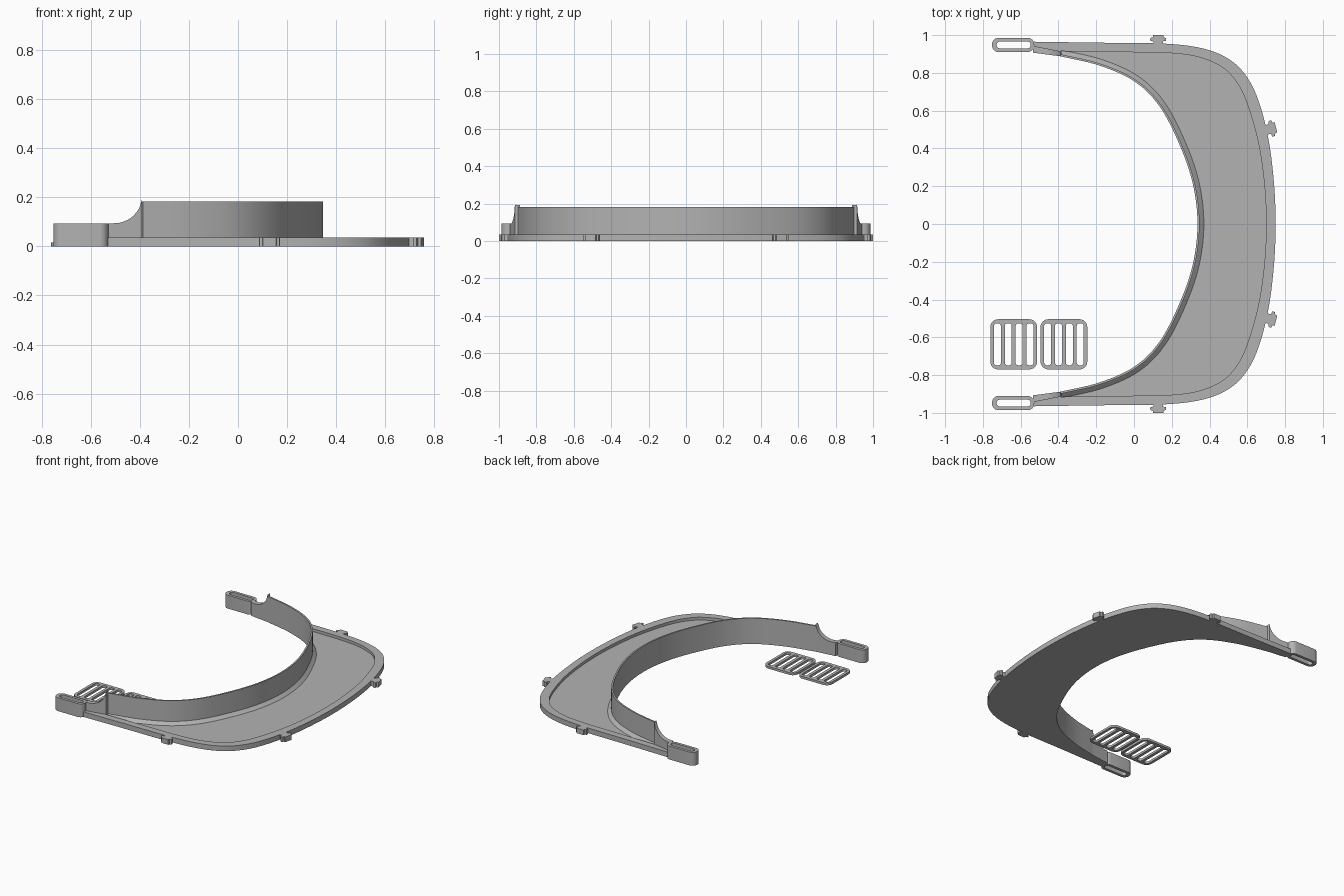
import bpy, bmesh, math
from mathutils import Vector

if "Cube" in bpy.data.objects:
    bpy.data.objects.remove(bpy.data.objects["Cube"])

grey = bpy.data.materials.new("plain grey")
grey.diffuse_color = (0.45, 0.45, 0.45, 1)
grey.use_nodes = True
grey.node_tree.nodes["Principled BSDF"].inputs["Base Color"].default_value = grey.diffuse_color


def finish(name, bm):
    bmesh.ops.remove_doubles(bm, verts=bm.verts, dist=1e-5)
    bmesh.ops.recalc_face_normals(bm, faces=bm.faces)
    me = bpy.data.meshes.new(name)
    bm.to_mesh(me)
    bm.free()
    me.materials.append(grey)
    ob = bpy.data.objects.new(name, me)
    bpy.context.collection.objects.link(ob)
    bpy.ops.object.select_all(action='DESELECT')
    ob.select_set(True)
    bpy.context.view_layer.objects.active = ob
    bpy.ops.object.shade_smooth_by_angle(angle=math.radians(30))
    return ob


def prism(name, loops, height):
    """Flat outline (first loop) with holes (other loops), raised from z = 0."""
    bm = bmesh.new()
    edges = []
    for loop in loops:
        vs = [bm.verts.new((p[0], p[1], 0)) for p in loop]
        edges += [bm.edges.new((vs[i - 1], vs[i])) for i in range(len(vs))]
    bmesh.ops.triangle_fill(bm, edges=edges, use_beauty=True)
    ext = bmesh.ops.extrude_face_region(bm, geom=bm.faces[:])
    for v in ext["geom"]:
        if isinstance(v, bmesh.types.BMVert):
            v.co.z = height
    return finish(name, bm)


def loft(name, sections):
    """Closed solid through a row of equal cross-sections."""
    bm = bmesh.new()
    rows = [[bm.verts.new(p) for p in s] for s in sections]
    n = len(rows[0])
    for a, b in zip(rows, rows[1:]):
        for i in range(n):
            bm.faces.new((a[i - 1], a[i], b[i], b[i - 1]))
    bm.faces.new(rows[0])
    bm.faces.new(rows[-1])
    return finish(name, bm)


def spline(pts, steps=7):
    """Smooth path through the points."""
    p = [Vector(q) for q in pts]
    p = [2 * p[0] - p[1]] + p + [2 * p[-1] - p[-2]]
    out = []
    for a, b, c, d in zip(p, p[1:], p[2:], p[3:]):
        for k in range(steps):
            t = k / steps
            out.append(0.5 * (2 * b + (c - a) * t + (2 * a - 5 * b + 4 * c - d) * t * t
                              + (3 * b - a - 3 * c + d) * t ** 3))
    return out + [p[-2]]


def both_sides(half):
    """Spline through a +y half ending on y = 0, plus its mirror image."""
    return spline(half + [(x, -y) for x, y in half[-2::-1]])


def rounded(cx, cy, w, h, r, n=6):
    pts = []
    for k, (sx, sy) in enumerate([(1, 1), (-1, 1), (-1, -1), (1, -1)]):
        for i in range(n + 1):
            a = math.pi / 2 * (k + i / n)
            pts.append((cx + sx * (w / 2 - r) + r * math.cos(a),
                        cy + sy * (h / 2 - r) + r * math.sin(a)))
    return pts


# Guide curves: head side, outer edge, inside edge of the raised rim
head = both_sides([(-0.39, 0.888), (-0.18, 0.838), (0.005, 0.753), (0.137, 0.62),
                   (0.243, 0.415), (0.312, 0.21), (0.336, 0)])
outer = both_sides([(-0.53, 0.965), (-0.2, 0.96), (0.16, 0.955), (0.37, 0.928), (0.51, 0.868),
                    (0.6, 0.775), (0.66, 0.65), (0.71, 0.46), (0.74, 0.23), (0.75, 0)])
lip = both_sides([(-0.39, 0.915), (-0.1, 0.91), (0.17, 0.906), (0.34, 0.884), (0.47, 0.828),
                  (0.55, 0.74), (0.605, 0.62), (0.66, 0.42), (0.69, 0.21), (0.7, 0)])

# Raised rim with arm plates, and the recessed floor
prism("rim", [outer + [(-0.53, -0.905)] + lip[::-1] + [(-0.53, 0.905)]], 0.036)
prism("floor", [lip + head[::-1]], 0.016)

# Headband with a sloped foot
profile = [(0, 0), (0, 0.182), (0.011, 0.182), (0.011, 0.036), (0.034, 0.016), (0.034, 0)]
sections = []
for i, p in enumerate(head):
    t = (head[min(i + 1, len(head) - 1)] - head[max(i - 1, 0)]).normalized()
    nrm = Vector((-t.y, t.x))
    sections.append([(*(p + nrm * d), z) for d, z in profile])
loft("headband", sections)

for s, side in ((1, "back"), (-1, "front")):
    # Arm sweeping down from the headband to the strap loop
    arm = []
    for k in range(13):
        u = k / 12
        x = -0.535 + 0.145 * u
        top = 0.094 + 0.115 - math.sqrt(0.115 ** 2 - max(0, x + 0.504) ** 2)
        yi, yo = 0.907 - 0.019 * u, 0.943 - 0.028 * u
        arm.append([(x, s * yi, 0), (x, s * yo, 0), (x, s * yo, top), (x, s * yi, top)])
    loft(side + "_arm", arm)
    # Strap loop
    prism(side + "_strap_loop", [rounded(-0.64, s * 0.948, 0.224, 0.076, 0.036),
                                 rounded(-0.637, s * 0.948, 0.18, 0.036, 0.017)], 0.094)

# T-shaped clips on the outer edge: half outline as (sideways, outwards)
half_clip = [(0.026, -0.02), (0.026, 0.012), (0.04, 0.014), (0.043, 0.022),
             (0.041, 0.03), (0.029, 0.033), (0.027, 0.045)]
clip = half_clip + [(-a, b) for a, b in half_clip[::-1]]
for s, side in ((1, "back"), (-1, "front")):
    for name, cx, cy, ang in (("side", 0.128, 0.955, 90), ("corner", 0.708, 0.5, 14)):
        c, d = math.cos(math.radians(ang)), math.sin(math.radians(ang))
        prism(f"{side}_{name}_clip",
              [[(cx + b * c - a * d, s * (cy + b * d + a * c)) for a, b in clip]], 0.036)

# Two loose strap buckles with four slots each
for i, cx in enumerate((-0.637, -0.371)):
    slots = [rounded(cx + (k - 1.5) * 0.0575, -0.637, 0.037, 0.222, 0.014, 4) for k in range(4)]
    prism(f"buckle_{i + 1}", [rounded(cx, -0.637, 0.248, 0.266, 0.042)] + slots, 0.016)
